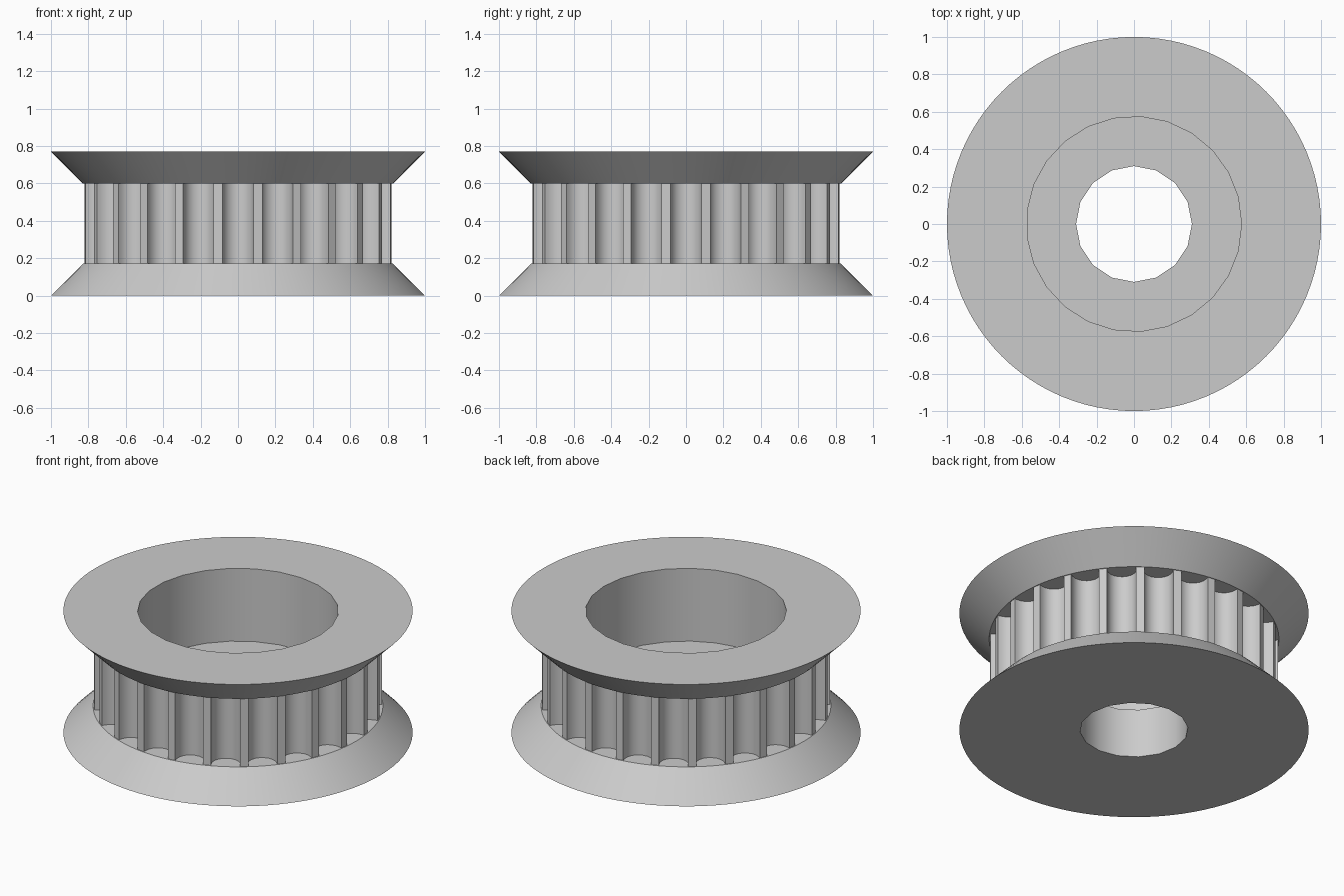
import bpy, bmesh
from math import sin, cos, pi, radians
from mathutils import Vector

if "Cube" in bpy.data.objects:
    bpy.data.objects.remove(bpy.data.objects["Cube"], do_unlink=True)

TEETH = 24
HEIGHT, LEDGE_LOW, LEDGE_HIGH, RECESS_FLOOR = 0.77, 0.17, 0.60, 0.31
RIM, NECK, LAND = 1.0, 0.83, 0.825
RECESS, BORE = 0.575, 0.31

grey = bpy.data.materials.new("plain grey")
grey.use_nodes = True
colour = (0.6, 0.6, 0.6, 1)
grey.diffuse_color = colour
grey.node_tree.nodes["Principled BSDF"].inputs["Base Color"].default_value = colour

bm = bmesh.new()


def circle(radius, sides):
    return [(radius * cos(2 * pi * i / sides), radius * sin(2 * pi * i / sides))
            for i in range(sides)]


def toothed_outline():
    """Narrow lands separated by round-bottomed grooves."""
    half = radians(5.85)
    width = LAND * sin(half)
    centre = 0.80
    groove = [(LAND * cos(half), -width)]
    for k in range(11):
        a = pi * k / 10
        groove.append((centre - width * sin(a), -width * cos(a)))
    groove.append((LAND * cos(half), width))
    points = []
    for t in range(TEETH):
        a = 2 * pi * t / TEETH
        points += [(x * cos(a) - y * sin(a), x * sin(a) + y * cos(a)) for x, y in groove]
    return points


def ring(outline, z):
    verts = [bm.verts.new((x, y, z)) for x, y in outline]
    for i, v in enumerate(verts):
        bm.edges.new((v, verts[i - 1]))
    return verts


def wall(low, high):
    for i in range(len(low)):
        bm.faces.new((low[i - 1], low[i], high[i], high[i - 1]))


def annulus(outer, inner):
    edges = [bm.edges.get((r[i - 1], r[i])) for r in (outer, inner) for i in range(len(r))]
    bmesh.ops.triangle_fill(bm, edges=edges, use_beauty=True, normal=Vector((0, 0, 1)))


# Outside rings, from the base up
rim, neck, teeth = circle(RIM, 96), circle(NECK, 96), toothed_outline()
base_rim, low_neck = ring(rim, 0), ring(neck, LEDGE_LOW)
low_teeth, high_teeth = ring(teeth, LEDGE_LOW), ring(teeth, LEDGE_HIGH)
high_neck, top_rim = ring(neck, LEDGE_HIGH), ring(rim, HEIGHT)

# Inside rings: wide recess above a narrow shaft bore
bore, recess = circle(BORE, 16), circle(RECESS, 25)
base_bore, floor_bore = ring(bore, 0), ring(bore, RECESS_FLOOR)
floor_recess, top_recess = ring(recess, RECESS_FLOOR), ring(recess, HEIGHT)

# Conical flanges, toothed barrel and inner walls
for low, high in ((base_rim, low_neck), (low_teeth, high_teeth), (high_neck, top_rim),
                  (base_bore, floor_bore), (floor_recess, top_recess)):
    wall(low, high)

# Flat faces: base, groove ledges, top and recess floor
for outer, inner in ((base_rim, base_bore), (low_neck, low_teeth), (high_neck, high_teeth),
                     (top_rim, top_recess), (floor_recess, floor_bore)):
    annulus(outer, inner)

bmesh.ops.recalc_face_normals(bm, faces=bm.faces[:])
mesh = bpy.data.meshes.new("toothed_pulley")
bm.to_mesh(mesh)
bm.free()
mesh.materials.append(grey)
pulley = bpy.data.objects.new("toothed_pulley", mesh)
bpy.context.collection.objects.link(pulley)

bpy.ops.object.select_all(action='DESELECT')
pulley.select_set(True)
bpy.context.view_layer.objects.active = pulley
bpy.ops.object.shade_smooth_by_angle(angle=radians(30))
